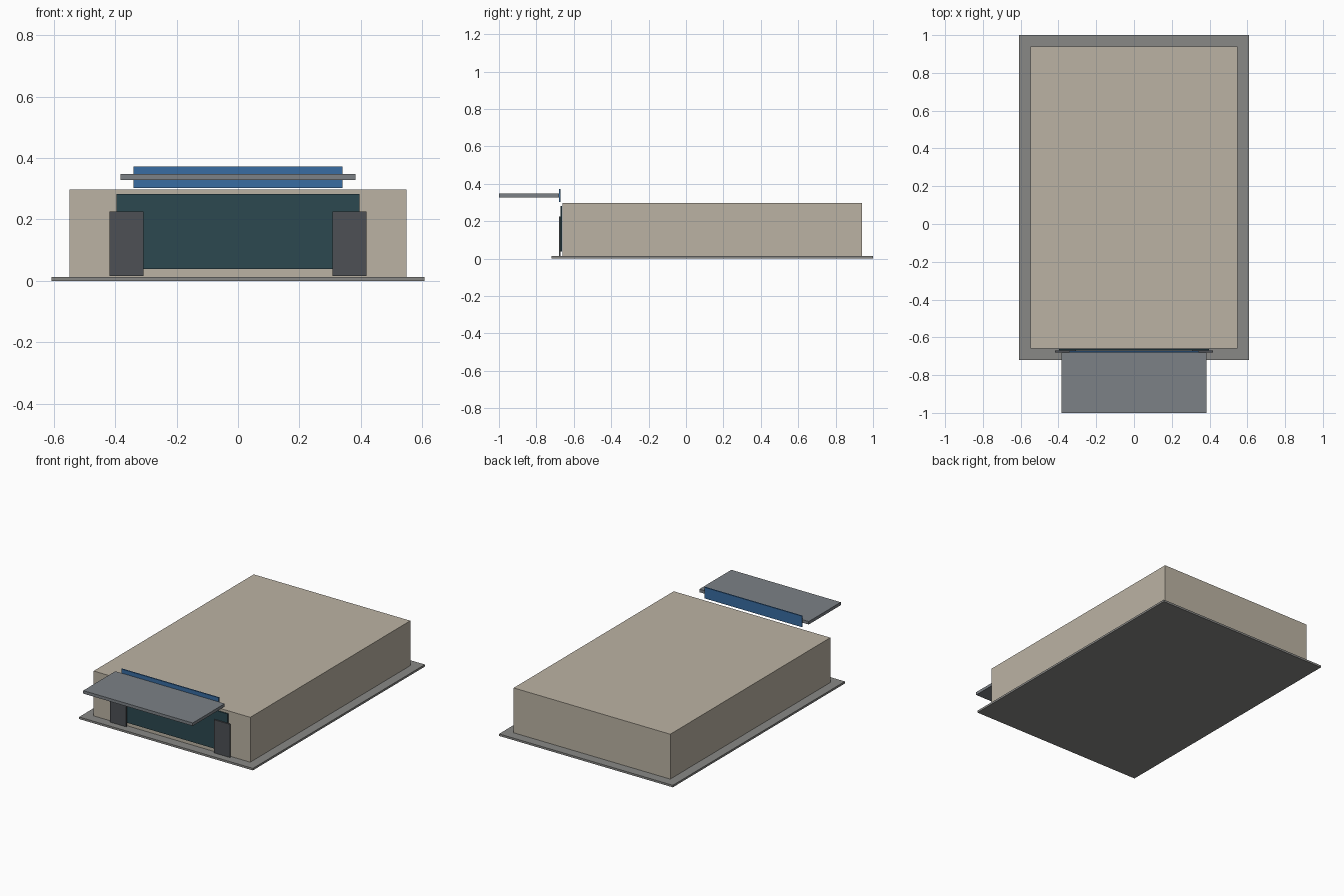
import bpy
import bmesh

if "Cube" in bpy.data.objects:
    bpy.data.objects.remove(bpy.data.objects["Cube"])


def material(name, rgb):
    m = bpy.data.materials.new(name)
    m.diffuse_color = (*rgb, 1)
    m.use_nodes = True
    m.node_tree.nodes["Principled BSDF"].inputs["Base Color"].default_value = m.diffuse_color
    return m


def box(name, x, y, z, mat=None):
    """Box spanning the given (min, max) ranges."""
    bm = bmesh.new()
    bmesh.ops.create_cube(bm, size=1)
    spans = (x, y, z)
    for v in bm.verts:
        v.co = [(a + b) / 2 + c * (b - a) for c, (a, b) in zip(v.co, spans)]
    mesh = bpy.data.meshes.new(name)
    bm.to_mesh(mesh)
    bm.free()
    obj = bpy.data.objects.new(name, mesh)
    bpy.context.collection.objects.link(obj)
    if mat:
        mesh.materials.append(mat)
    return obj


wall = material("wall_beige", (0.50, 0.45, 0.37))
glass = material("dark_glass", (0.025, 0.065, 0.08))
dark = material("dark_grey", (0.075, 0.08, 0.09))
steel = material("canopy_grey", (0.20, 0.22, 0.24))
blue = material("sign_blue", (0.04, 0.15, 0.36))
paving = material("paving_grey", (0.25, 0.25, 0.24))

# Ground slab and main hall
box("base_slab", (-0.608, 0.608), (-0.72, 1.0), (0, 0.013), paving)
box("main_hall", (-0.548, 0.548), (-0.66, 0.94), (0.013, 0.297), wall)

# Entrance front
box("entrance_glass", (-0.396, 0.396), (-0.671, -0.663), (0.038, 0.282), glass)
for side, s in (("left", -1), ("right", 1)):
    box(f"entrance_panel_{side}", sorted((s * 0.307, s * 0.419)),
        (-0.679, -0.671), (0.015, 0.225), dark)

# Canopy and sign band above the entrance
box("canopy", (-0.383, 0.383), (-1.0, -0.68), (0.328, 0.347), steel)
box("sign_band", (-0.341, 0.341), (-0.68, -0.672), (0.303, 0.373), blue)
